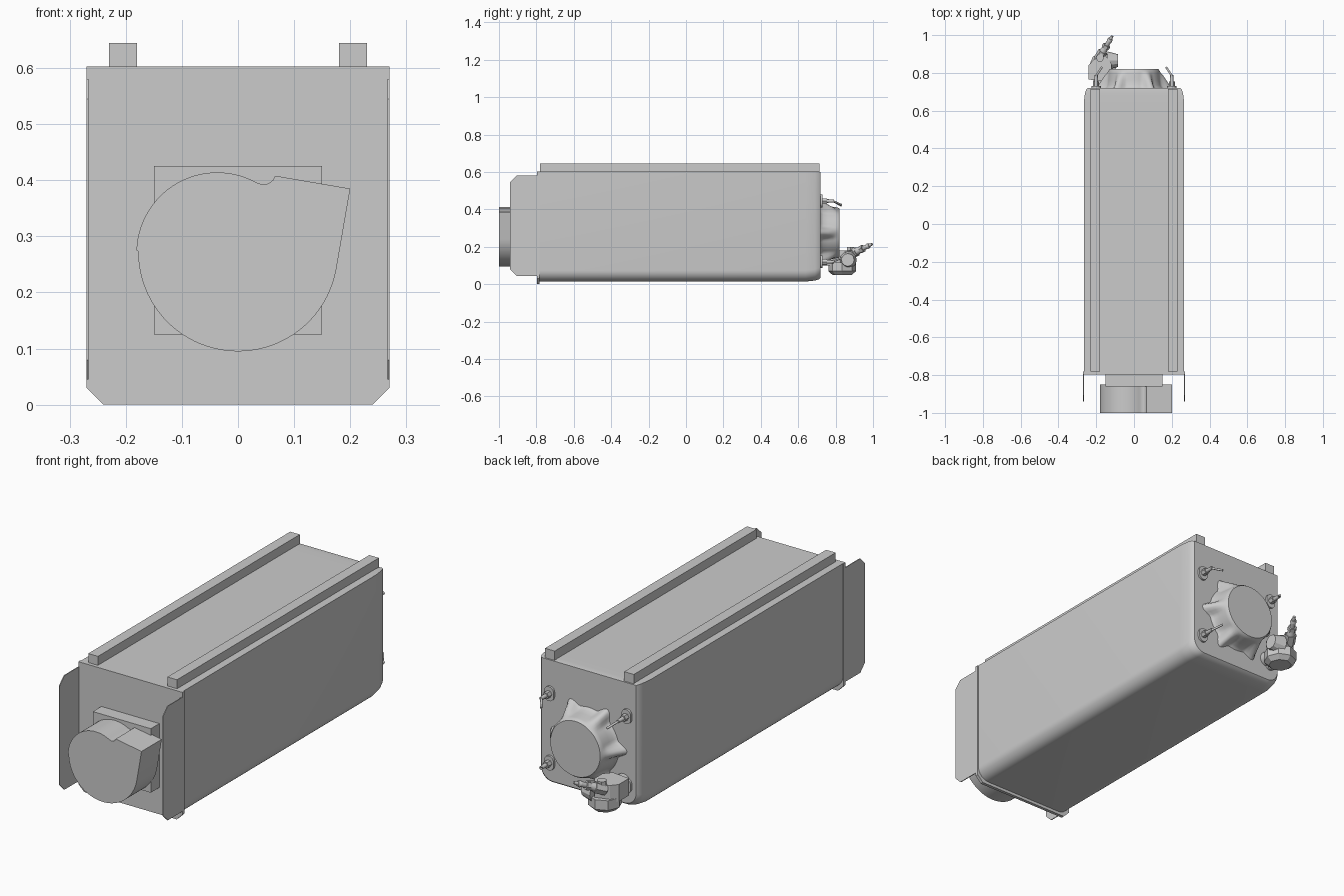
import bpy, bmesh, math
from mathutils import Vector

if "Cube" in bpy.data.objects:
    bpy.data.objects.remove(bpy.data.objects["Cube"])


def finish(name, bm, smooth=True, angle=35):
    bmesh.ops.recalc_face_normals(bm, faces=bm.faces)
    me = bpy.data.meshes.new(name)
    bm.to_mesh(me)
    bm.free()
    ob = bpy.data.objects.new(name, me)
    bpy.context.collection.objects.link(ob)
    if smooth:
        bpy.ops.object.select_all(action='DESELECT')
        ob.select_set(True)
        bpy.context.view_layer.objects.active = ob
        bpy.ops.object.shade_smooth_by_angle(angle=math.radians(angle))
    return ob


def add_loft(bm, rings):
    """Skin a list of equal-length point rings and cap both ends."""
    loops = [[bm.verts.new(p) for p in ring] for ring in rings]
    n = len(loops[0])
    for a, b in zip(loops, loops[1:]):
        for i in range(n):
            j = (i + 1) % n
            bm.faces.new((a[i], a[j], b[j], b[i]))
    bm.faces.new(loops[0])
    bm.faces.new(loops[-1])


def loft(name, rings, **kw):
    bm = bmesh.new()
    add_loft(bm, rings)
    return finish(name, bm, **kw)


def prism_y(name, pts, y0, y1, **kw):
    return loft(name, [[(x, y, z) for x, z in pts] for y in (y0, y1)], **kw)


def box(name, x0, x1, y0, y1, z0, z1):
    return prism_y(name, [(x0, z0), (x1, z0), (x1, z1), (x0, z1)], y0, y1, smooth=False)


def add_rod(bm, p, q, r0, r1=None, n=12):
    """Straight, optionally tapered rod from p to q."""
    p, q = Vector(p), Vector(q)
    rot = (q - p).to_track_quat('Z', 'Y')
    rings = []
    for c, r in ((p, r0), (q, r0 if r1 is None else r1)):
        rings.append([c + rot @ Vector((r * math.cos(t), r * math.sin(t), 0))
                      for t in (2 * math.pi * i / n for i in range(n))])
    add_loft(bm, rings)


def arc(cx, cz, r, a0, a1, n):
    return [(cx + r * math.cos(math.radians(a0 + (a1 - a0) * i / n)),
             cz + r * math.sin(math.radians(a0 + (a1 - a0) * i / n))) for i in range(n + 1)]


# main casing: rounded lower corners, drawn in at the rear end
def casing_section(y, inset, top):
    w, b, r = 0.266 - inset, 0.014 + inset, 0.06
    pts = arc(w - r, b + r, r, -90, 0, 10) + [(w, top), (-w, top)]
    pts += arc(-w + r, b + r, r, 180, 270, 10)
    return [(x, y, z) for x, z in pts]


loft("casing", [casing_section(y, i, t) for y, i, t in (
    (-0.785, 0, 0.603), (0.64, 0, 0.603), (0.69, 0.006, 0.603),
    (0.71, 0.012, 0.602), (0.72, 0.02, 0.600))])

# front flange with chamfered lower corners
prism_y("front_flange", [(-0.24, 0), (0.24, 0), (0.27, 0.03), (0.27, 0.603),
                         (-0.27, 0.603), (-0.27, 0.03)], -0.797, -0.782, smooth=False)

# side guard plates and top rails
plate = [(-0.785, 0.045), (-0.905, 0.045), (-0.94, 0.08), (-0.94, 0.545),
         (-0.905, 0.58), (-0.785, 0.58)]
for s, side in ((-1, "left"), (1, "right")):
    loft(side + "_guard_plate", [[(s * x, y, z) for y, z in plate] for x in (0.266, 0.27)],
         smooth=False)
    xs = sorted((s * 0.18, s * 0.23))
    box(side + "_top_rail", xs[0], xs[1], -0.78, 0.715, 0.60, 0.645)

# blower: square mount and scroll housing with outlet
box("blower_mount", -0.15, 0.15, -0.86, -0.79, 0.125, 0.425)
scroll = arc(0, 0.273, 0.178, -180, -10, 40)
scroll += [(0.2, 0.385), (0.066, 0.408), (0.062, 0.400), (0.054, 0.394), (0.045, 0.392)]
scroll += arc(-0.037, 0.27, 0.144, 61, 178, 28)
prism_y("blower_scroll", scroll, -1.0, -0.85)


# rear burner cover: round cap flaring into six ribs
def cover_ring(y, r, rib):
    ring = []
    for i in range(96):
        t = 2 * math.pi * i / 96
        k = max(0, math.cos(6 * t)) ** 2
        ring.append(((r + rib * k) * math.cos(t), y, 0.275 + (r + rib * k) * math.sin(t)))
    return ring


loft("burner_cover", [cover_ring(*v) for v in (
    (0.715, 0.162, 0.04), (0.724, 0.152, 0.044), (0.735, 0.146, 0.042),
    (0.76, 0.142, 0.03), (0.785, 0.139, 0.016), (0.80, 0.137, 0.005),
    (0.812, 0.135, 0), (0.82, 0.129, 0))], angle=50)

# rear fittings: oval base, stepped plug and bent lead
for name, x, z, dx, dz in (("upper_right", 0.2, 0.445, -0.03, -0.02),
                           ("lower_right", 0.2, 0.12, -0.03, 0.02),
                           ("upper_left", -0.2, 0.445, 0.03, -0.025),
                           ("lower_left", -0.2, 0.12, 0.03, 0.02)):
    bm = bmesh.new()
    oval = arc(x, z + 0.01, 0.024, 0, 180, 10) + arc(x, z - 0.01, 0.024, 180, 360, 10)
    add_loft(bm, [[(px, y, pz) for px, pz in oval] for y in (0.715, 0.73)])
    add_rod(bm, (x, 0.725, z), (x, 0.755, z), 0.016, n=6)
    add_rod(bm, (x, 0.75, z), (x, 0.79, z), 0.01, 0.008)
    add_rod(bm, (x, 0.785, z), (x + dx, 0.83, z + dz), 0.005)
    finish(name + "_fitting", bm)

# fuel valve: neck, block, faceted bowl and side cap
bm = bmesh.new()
add_rod(bm, (-0.18, 0.715, 0.135), (-0.18, 0.78, 0.135), 0.035, n=16)
block = [(-0.24, 0.765), (-0.15, 0.755), (-0.12, 0.79), (-0.12, 0.85),
         (-0.15, 0.89), (-0.215, 0.87), (-0.24, 0.84)]
add_loft(bm, [[(x, y, z) for x, y in block] for z in (0.10, 0.18)])
add_rod(bm, (-0.165, 0.835, 0.115), (-0.165, 0.835, 0.07), 0.074, n=8)
add_rod(bm, (-0.165, 0.835, 0.07), (-0.165, 0.835, 0.05), 0.074, 0.052, n=8)
add_rod(bm, (-0.14, 0.865, 0.13), (-0.085, 0.865, 0.13), 0.048, 0.034, n=12)
finish("fuel_valve", bm, angle=25)

# hose connector rising from the valve
bm = bmesh.new()
add_rod(bm, (-0.18, 0.88, 0.15), (-0.18, 0.88, 0.20), 0.022, n=6)
a, b = Vector((-0.19, 0.87, 0.155)), Vector((-0.115, 0.995, 0.215))
for t0, t1, r0, r1, n in ((0, 0.35, 0.026, 0.026, 6), (0.35, 0.5, 0.02, 0.016, 16),
                          (0.5, 0.62, 0.021, 0.021, 6), (0.62, 0.8, 0.012, 0.012, 16),
                          (0.8, 0.88, 0.015, 0.012, 16), (0.88, 1, 0.009, 0.007, 16)):
    add_rod(bm, a.lerp(b, t0), a.lerp(b, t1), r0, r1, n)
finish("hose_connector", bm)
